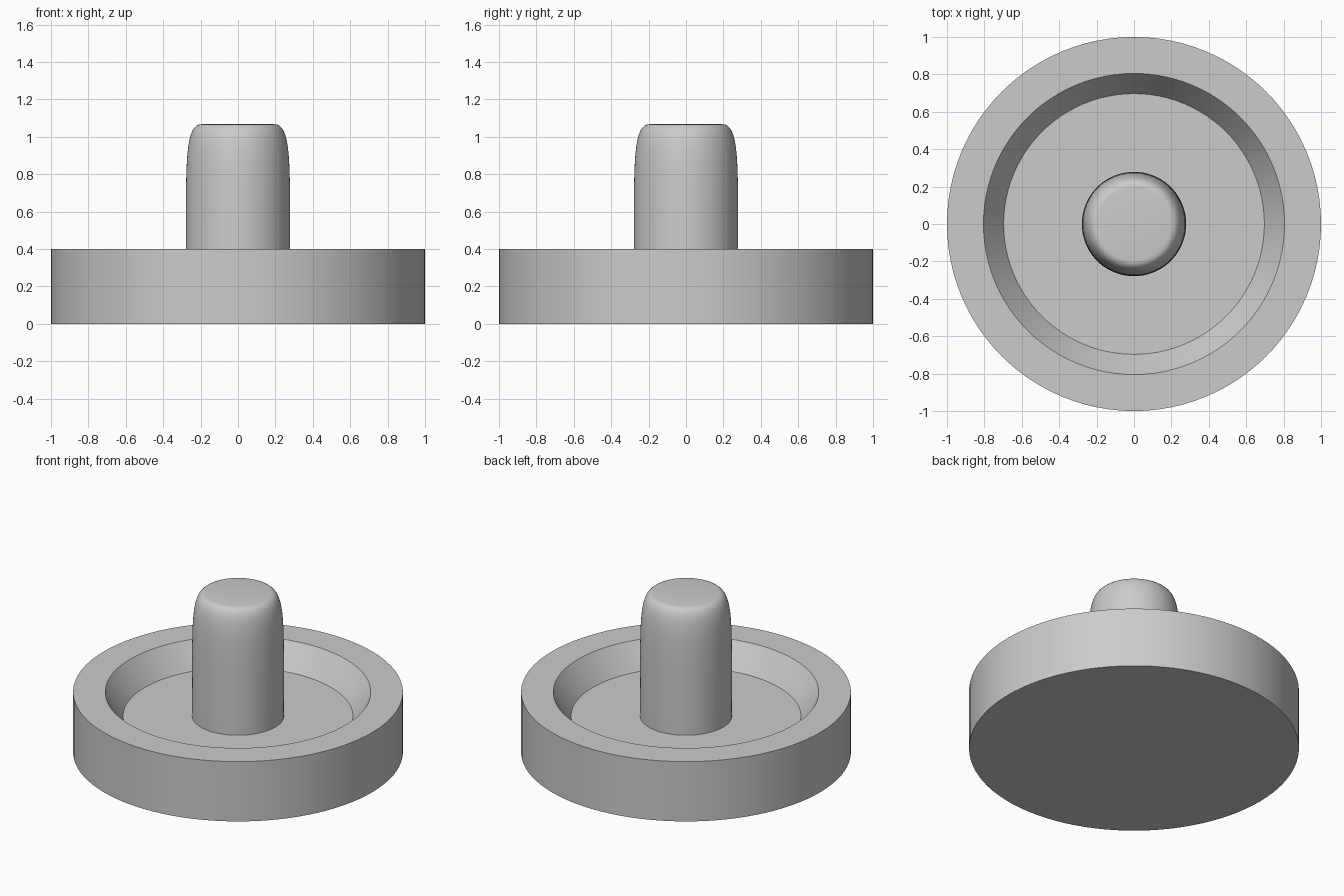
import bpy, bmesh, math

if "Cube" in bpy.data.objects:
    bpy.data.objects.remove(bpy.data.objects["Cube"])


def lathe(name, profile, segments=96):
    """Spin an (r, z) profile around z; r = 0 points become poles capped by n-gons."""
    bm = bmesh.new()
    rings = []
    for r, z in profile:
        rings.append([bm.verts.new((r * math.cos(2 * math.pi * i / segments),
                                    r * math.sin(2 * math.pi * i / segments), z))
                      for i in range(segments)])
    for a, b in zip(rings, rings[1:]):
        for i in range(segments):
            j = (i + 1) % segments
            bm.faces.new((a[i], a[j], b[j], b[i]))
    bm.faces.new(rings[0][::-1])
    bm.faces.new(rings[-1])
    bmesh.ops.recalc_face_normals(bm, faces=bm.faces)
    mesh = bpy.data.meshes.new(name)
    bm.to_mesh(mesh)
    bm.free()
    obj = bpy.data.objects.new(name, mesh)
    bpy.context.collection.objects.link(obj)
    bpy.ops.object.select_all(action='DESELECT')
    obj.select_set(True)
    bpy.context.view_layer.objects.active = obj
    bpy.ops.object.shade_smooth_by_angle(angle=math.radians(30))
    return obj


FLOOR = 0.24

# Round dish: outer wall, flat rim, sloped inner wall, recessed floor
lathe("dish_base", [(1.0, 0), (1.0, 0.40), (0.805, 0.40), (0.697, FLOOR)])

# Upright handle with softly rounded top (cubic curve shoulder)
p = [(0.279, 0.60), (0.277, 0.90), (0.275, 1.067), (0.195, 1.067)]
shoulder = []
for k in range(17):
    t = k / 16
    w = ((1 - t) ** 3, 3 * t * (1 - t) ** 2, 3 * t * t * (1 - t), t ** 3)
    shoulder.append(tuple(sum(wi * q[a] for wi, q in zip(w, p)) for a in (0, 1)))
lathe("handle", [(0.278, FLOOR)] + shoulder)
